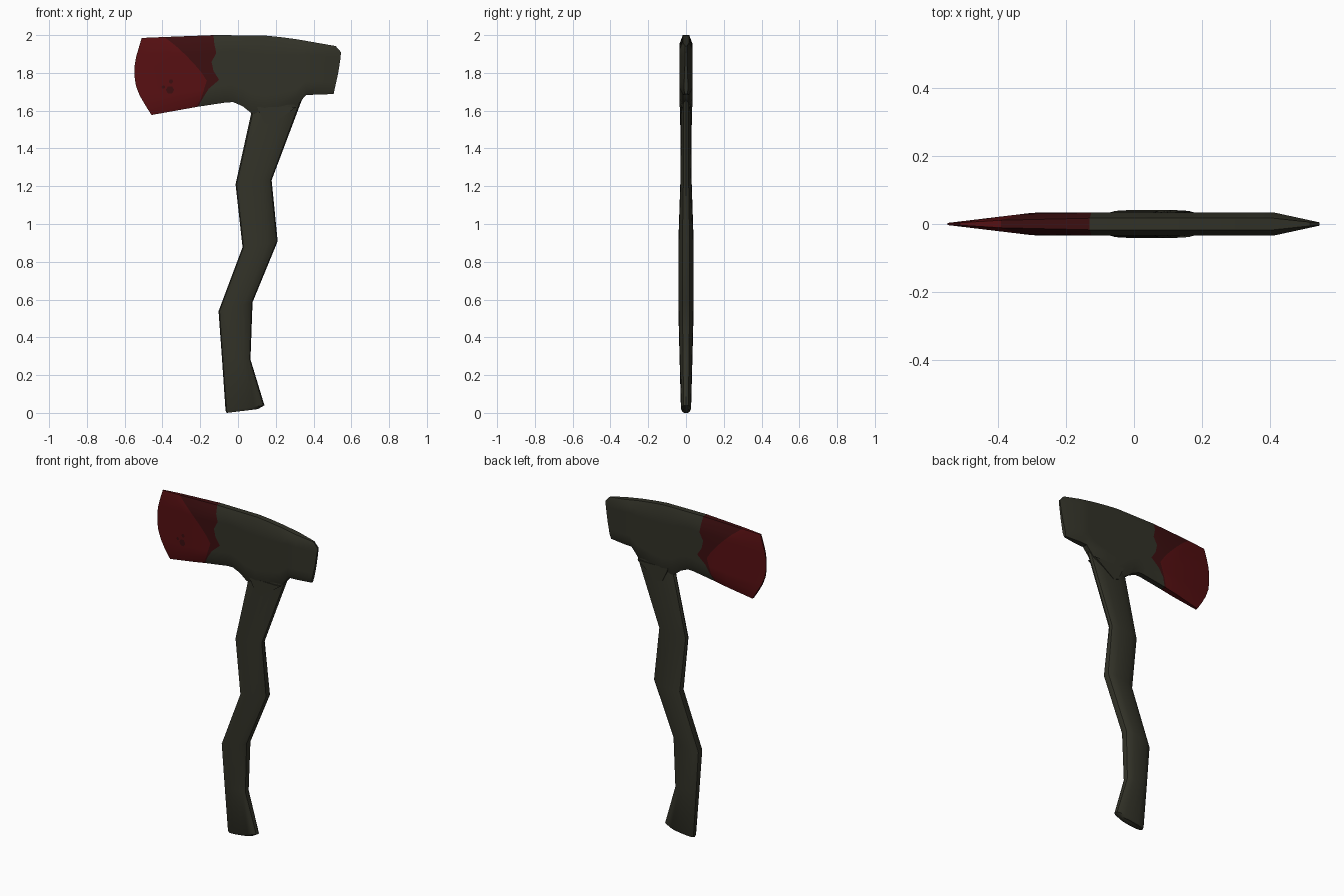
import bpy, bmesh, math

if "Cube" in bpy.data.objects:
    bpy.data.objects.remove(bpy.data.objects["Cube"])


def material(name, rgb):
    m = bpy.data.materials.new(name)
    m.diffuse_color = (*rgb, 1)
    m.use_nodes = True
    m.node_tree.nodes["Principled BSDF"].inputs["Base Color"].default_value = m.diffuse_color
    return m


OLIVE = material("dark olive", (0.032, 0.032, 0.021))
RED = material("blood red", (0.095, 0.005, 0.006))
DARK = material("dried blood", (0.045, 0.0045, 0.005))


def interp(table, x):
    if x <= table[0][0]:
        return table[0][1]
    for (x0, y0), (x1, y1) in zip(table, table[1:]):
        if x <= x1:
            return y0 + (y1 - y0) * (x - x0) / (x1 - x0)
    return table[-1][1]


def finish(bm, name, mats, angle=35):
    bmesh.ops.recalc_face_normals(bm, faces=bm.faces)
    me = bpy.data.meshes.new(name)
    bm.to_mesh(me)
    bm.free()
    ob = bpy.data.objects.new(name, me)
    bpy.context.collection.objects.link(ob)
    for m in mats:
        me.materials.append(m)
    bpy.ops.object.select_all(action='DESELECT')
    ob.select_set(True)
    bpy.context.view_layer.objects.active = ob
    bpy.ops.object.shade_smooth_by_angle(angle=math.radians(angle))
    return ob


def loft(rings, name, mats, index=lambda i: 0):
    """Skin closed rings of points; index(i) gives the material of strip i."""
    bm = bmesh.new()
    vs = [[bm.verts.new(p) for p in r] for r in rings]
    n = len(vs[0])
    for i, (a, b) in enumerate(zip(vs, vs[1:])):
        for k in range(n):
            f = bm.faces.new((a[k], a[(k + 1) % n], b[(k + 1) % n], b[k]))
            f.material_index = index(i)
    bm.faces.new(vs[0]).material_index = index(0)
    bm.faces.new(vs[-1]).material_index = index(len(rings) - 2)
    return finish(bm, name, mats)


# Axe head: outline below and above, and half thickness along x
BOTTOM = [(-.458, 1.577), (-.257, 1.613), (-.087, 1.643), (-.025, 1.645), (.024, 1.624),
          (.07, 1.587), (.14, 1.57), (.22, 1.59), (.31, 1.624), (.36, 1.683), (.506, 1.688)]
TOP = [(-.51, 1.985), (-.146, 2.0), (.156, 1.998), (.30, 1.98), (.517, 1.942)]
THICK = [(-.548, .003), (-.29, .034), (.41, .034), (.548, .004)]

# Columns from cutting edge to poll, x listed from bottom to top
ROWS = 9
edge = [-.458, -.49, -.52, -.54, -.548, -.548, -.54, -.525, -.51]
inner = [-.30, -.30, -.30, -.30, -.30, -.31, -.34, -.39, -.43]
bright_limit = [-.22, -.195, -.18, -.165, -.195, -.235, -.28, -.33, -.39]
stain_limit = [-.21, -.185, -.155, -.10, -.13, -.14, -.115, -.125, -.13]
poll = [.506, .513, .52, .527, .533, .538, .543, .545, .517]
columns = [edge, inner, bright_limit, stain_limit]
columns += [[x] * ROWS for x in (-.06, -.025, .024, .07, .14, .22, .31, .36, .41)] + [poll]


def head_ring(xs):
    zb, zt = interp(BOTTOM, xs[0]), interp(TOP, xs[-1])
    front = []
    for k, x in enumerate(xs):
        y = interp(THICK, x) * (.5 if k in (0, ROWS - 1) else 1)
        front.append((x, -y, zb + (zt - zb) * k / (ROWS - 1)))
    return front + [(x, -y, z) for x, y, z in reversed(front)]


loft([head_ring(c) for c in columns], "axe_head", [OLIVE, RED, DARK],
     lambda i: 1 if i < 2 else 2 if i == 2 else 0)

# Small dried specks on the front of the blade
bm = bmesh.new()
for cx, cz, r in ((-.36, 1.71, .022), (-.355, 1.755, .012), (-.395, 1.725, .01)):
    pts = [(cx + r * math.cos(a), cz + r * math.sin(a)) for a in
           (math.radians(d) for d in range(0, 360, 60))]
    bm.faces.new([bm.verts.new((x, -interp(THICK, x) - .002, z)) for x, z in pts])
for f in bm.faces:
    f.normal_update()
specks = finish(bm, "blade_specks", [DARK])

# Crooked handle: left point, right point, half thickness per ring
HANDLE = [((-.06, 0), (.105, .02), .02), ((-.066, .012), (.14, .04), .027),
          ((-.085, .29), (.066, .283), .034), ((-.103, .538), (.077, .586), .041),
          ((.024, .877), (.21, .909), .041), ((-.013, 1.21), (.178, 1.232), .03),
          ((.07, 1.587), (.345, 1.675), .028), ((.12, 1.75), (.36, 1.78), .024)]
SIDES = 16


def handle_ring(left, right, t):
    ring = []
    for k in range(SIDES):
        a = 2 * math.pi * k / SIDES
        c, s = math.cos(a), math.sin(a)
        u = .5 + .5 * math.copysign(abs(c) ** .8, c)
        ring.append((left[0] + (right[0] - left[0]) * u,
                     t * math.copysign(abs(s) ** .8, s),
                     left[1] + (right[1] - left[1]) * u))
    return ring


loft([handle_ring(*h) for h in HANDLE], "handle", [OLIVE])

# Wedge-shaped collar where the handle enters the head
collar = [(.10, 1.62), (.14, 1.535), (.175, 1.525), (.31, 1.62)]
loft([[(x, y, z) for x, z in collar] for y in (-.031, .031)], "collar", [OLIVE])
